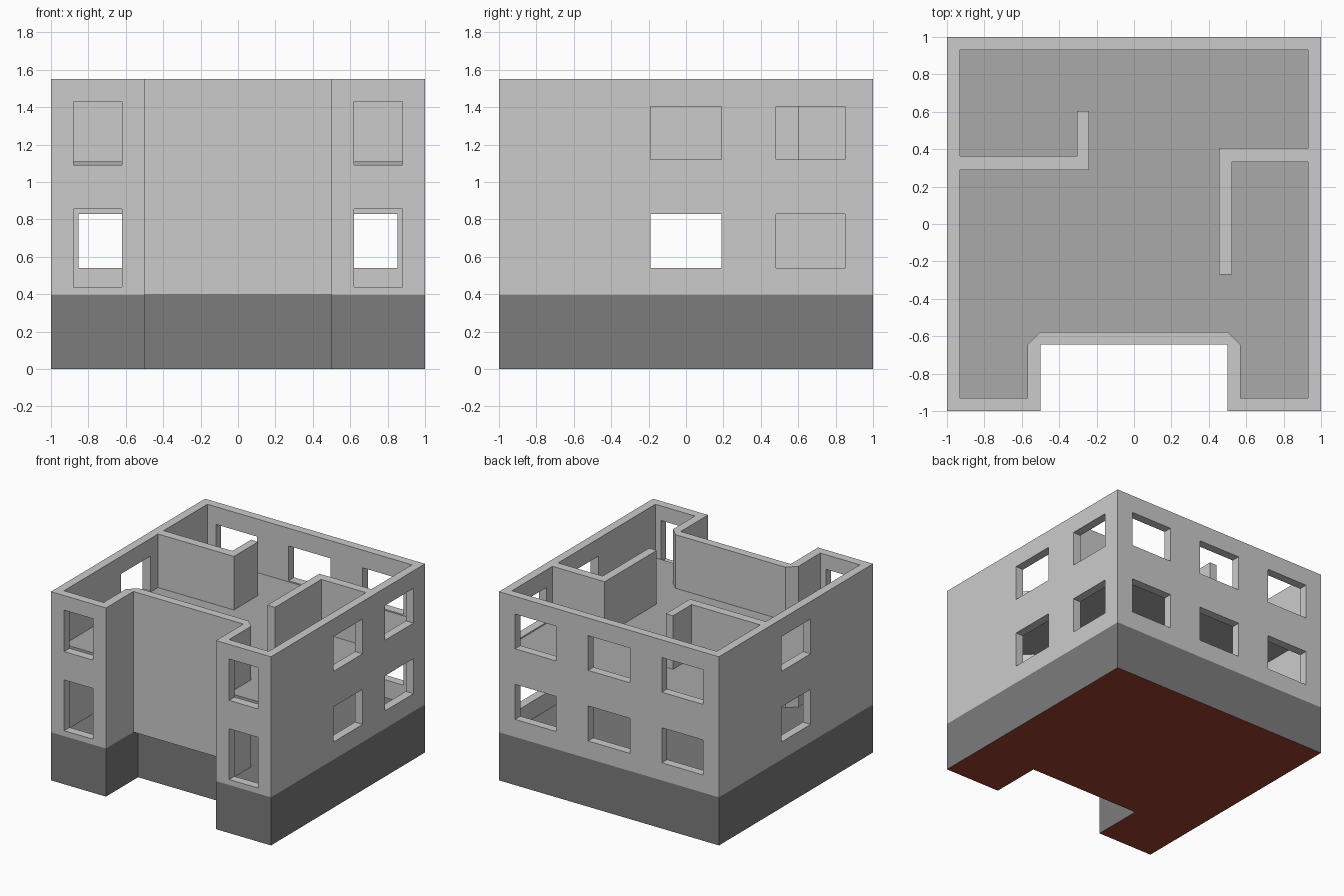
import bpy, bmesh

if "Cube" in bpy.data.objects:
    bpy.data.objects.remove(bpy.data.objects["Cube"])


def prism(name, pts, z0, z1, mat=None):
    """Closed prism from an outline."""
    n = len(pts)
    bm = bmesh.new()
    low = [bm.verts.new((x, y, z0)) for x, y in pts]
    high = [bm.verts.new((x, y, z1)) for x, y in pts]
    bm.faces.new(low)
    bm.faces.new(high)
    for i in range(n):
        j = (i + 1) % n
        bm.faces.new((low[i], low[j], high[j], high[i]))
    bmesh.ops.recalc_face_normals(bm, faces=bm.faces)
    me = bpy.data.meshes.new(name)
    bm.to_mesh(me)
    bm.free()
    ob = bpy.data.objects.new(name, me)
    bpy.context.collection.objects.link(ob)
    if mat:
        me.materials.append(mat)
    return ob


def rect(x0, x1, y0, y1):
    return [(x0, y0), (x1, y0), (x1, y1), (x0, y1)]


def colour(name, rgb):
    m = bpy.data.materials.new(name)
    m.diffuse_color = (*rgb, 1)
    m.use_nodes = True
    m.node_tree.nodes["Principled BSDF"].inputs["Base Color"].default_value = m.diffuse_color
    return m


def cut(target, cutter):
    """Subtract the cutter and bake the result."""
    mod = target.modifiers.new("cut", 'BOOLEAN')
    mod.operation, mod.solver, mod.object = 'DIFFERENCE', 'EXACT', cutter
    cutter.hide_render = True
    bpy.context.view_layer.objects.active = target
    bpy.ops.object.modifier_apply(modifier=mod.name)
    bpy.data.objects.remove(cutter)


def notched(y):
    """Square footprint with an entrance notch reaching back to y."""
    return [(-1, -1), (-.5, -1), (-.5, y), (.5, y),
            (.5, -1), (1, -1), (1, 1), (-1, 1)]


INNER = [(-.93, -.93), (-.57, -.93), (-.57, -.645), (-.5, -.577), (.5, -.577),
         (.57, -.645), (.57, -.93), (.93, -.93), (.93, .93), (-.93, .93)]

# Dark plinth (its top is the lower floor) with a red underside
base = prism("base", notched(-.583), 0, .395, colour("dark_grey", (.2, .2, .2)))
base.data.materials.append(colour("red_brown", (.34, .05, .03)))
for p in base.data.polygons:
    if p.normal.z < -.5:
        p.material_index = 1

# Hollow outer walls
walls = prism("outer_walls", notched(-.645), .395, 1.55)
cut(walls, prism("room_cutter", INNER, .3, 1.7))

# Windows: back and side rows on both storeys, tall ones in the front wings
for z0, z1 in ((.54, .828), (1.12, 1.405)):
    for x0, x1 in ((-.853, -.48), (-.19, .19), (.48, .853)):
        cut(walls, prism("window_cutter", rect(x0, x1, .85, 1.1), z0, z1))
    cut(walls, prism("window_cutter", rect(-1.1, 1.1, -.19, .19), z0, z1))
    cut(walls, prism("window_cutter", rect(.85, 1.1, .48, .85), z0, z1))
for z0, z1 in ((.44, .857), (1.09, 1.43)):
    for x0, x1 in ((-.88, -.62), (.62, .88)):
        cut(walls, prism("window_cutter", rect(x0, x1, -1.1, -.9), z0, z1))

# Thick floor slab between the storeys
prism("upper_floor", INNER, 1.0, 1.11, colour("floor_grey", (.4, .4, .4)))

# L-shaped partitions on the upper storey
prism("left_partition", [(-.93, .29), (-.24, .29), (-.24, .605),
                         (-.305, .605), (-.305, .363), (-.93, .363)], 1.11, 1.55)
prism("right_partition", [(.455, -.27), (.525, -.27), (.525, .332),
                          (.93, .332), (.93, .405), (.455, .405)], 1.11, 1.55)
